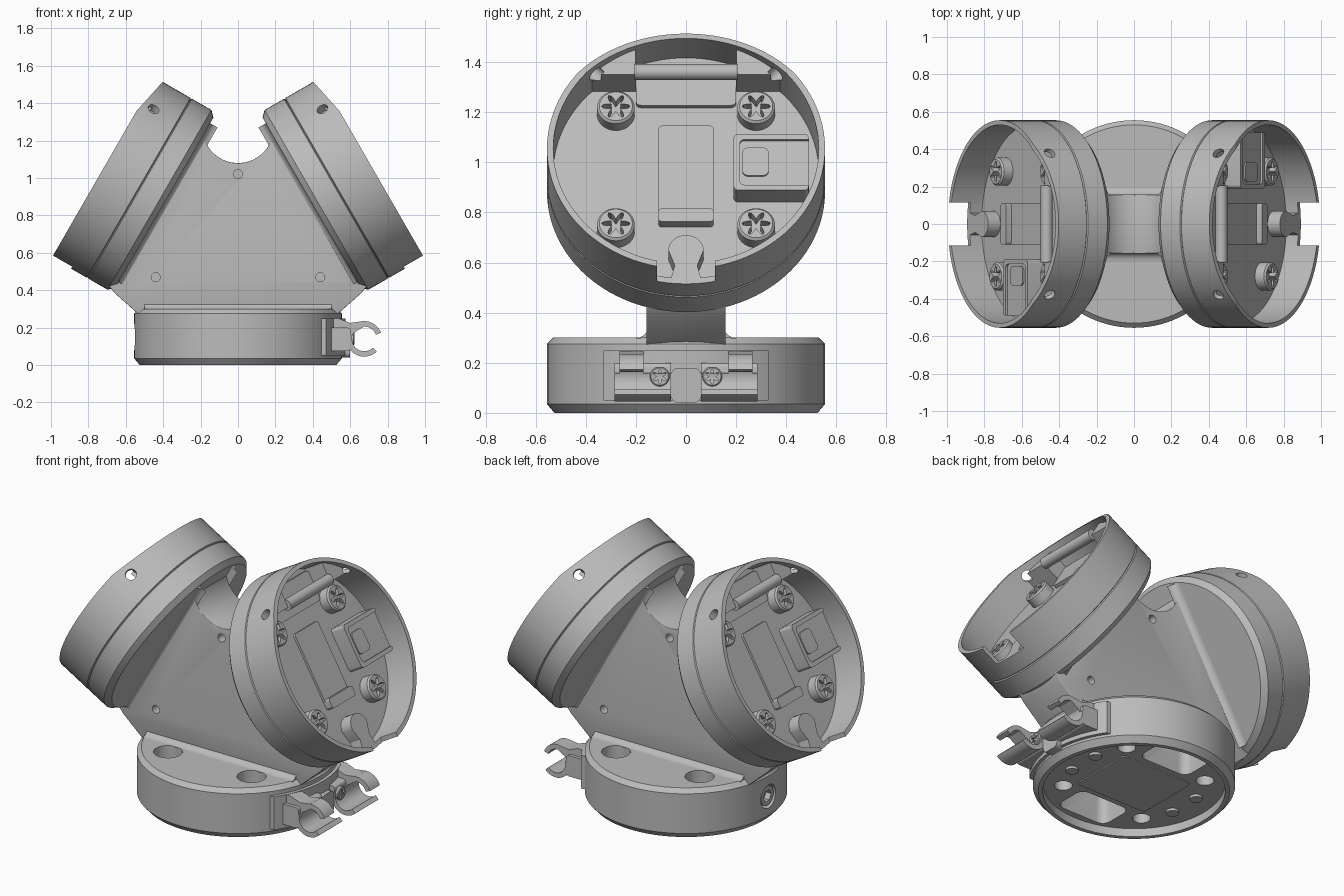
import bpy, bmesh, math
from mathutils import Matrix, Vector

if "Cube" in bpy.data.objects:
    bpy.data.objects.remove(bpy.data.objects["Cube"], do_unlink=True)

grey = bpy.data.materials.new("plain_grey")
grey.use_nodes = True
grey.diffuse_color = (0.5, 0.5, 0.5, 1)
grey.node_tree.nodes["Principled BSDF"].inputs["Base Color"].default_value = (0.5, 0.5, 0.5, 1)
I = Matrix.Identity(4)
R = 0.555


def finish(name, bm, m=I):
    bmesh.ops.remove_doubles(bm, verts=bm.verts, dist=1e-5)
    bmesh.ops.recalc_face_normals(bm, faces=bm.faces)
    me = bpy.data.meshes.new(name)
    bm.to_mesh(me)
    bm.free()
    me.transform(m)
    me.materials.append(grey)
    ob = bpy.data.objects.new(name, me)
    bpy.context.collection.objects.link(ob)
    return ob


def lathe(name, profile, m=I, steps=96):
    """Turn an (r, z) profile around the local z axis."""
    bm = bmesh.new()
    vs = [bm.verts.new((r, 0, z)) for r, z in profile]
    es = [bm.edges.new(p) for p in zip(vs, vs[1:])]
    bmesh.ops.spin(bm, geom=vs + es, axis=(0, 0, 1), cent=(0, 0, 0),
                   angle=math.tau, steps=steps, use_merge=False)
    return finish(name, bm, m)


def prism(name, pts, axis, lo, hi, m=I):
    """Extrude a 2D outline along one axis, from lo to hi."""
    place = {"x": lambda p: (lo, *p), "y": lambda p: (p[0], lo, p[1]), "z": lambda p: (*p, lo)}[axis]
    bm = bmesh.new()
    f = bm.faces.new([bm.verts.new(place(p)) for p in pts])
    out = bmesh.ops.extrude_face_region(bm, geom=[f])
    step = Vector([(hi - lo) * (axis == k) for k in "xyz"])
    bmesh.ops.translate(bm, vec=step, verts=[v for v in out["geom"] if isinstance(v, bmesh.types.BMVert)])
    return finish(name, bm, m)


def arc(cx, cy, r, a0, a1, n=24):
    return [(cx + r * math.cos(math.radians(a0 + (a1 - a0) * i / n)),
             cy + r * math.sin(math.radians(a0 + (a1 - a0) * i / n))) for i in range(n + 1)]


def circle(cx, cy, r, n=32):
    return arc(cx, cy, r, 0, 360, n)[:-1]


def rect(x0, x1, y0, y1, r=0.012):
    return (arc(x1 - r, y1 - r, r, 0, 90, 5) + arc(x0 + r, y1 - r, r, 90, 180, 5)
            + arc(x0 + r, y0 + r, r, 180, 270, 5) + arc(x1 - r, y0 + r, r, 270, 360, 5))


def apply_mod(ob, mod):
    bpy.context.view_layer.objects.active = ob
    bpy.ops.object.modifier_apply(modifier=mod.name)


def cut(ob, cutter):
    cutter.hide_render = True
    mod = ob.modifiers.new("cut", "BOOLEAN")
    mod.operation, mod.solver, mod.object = "DIFFERENCE", "EXACT", cutter
    apply_mod(ob, mod)
    bpy.data.objects.remove(cutter, do_unlink=True)


def fillet(sign, base, up, r=0.045):
    """Concave corner outline where the web meets a flat face."""
    inner, top = 0.152, [(r - r * math.sin(t * math.pi / 12), r - r * math.cos(t * math.pi / 12)) for t in range(7)]
    pts = [(0, -0.004)] + [(a, b) for a, b in top[::-1]] + [(r, 0), (r, -0.004)]
    return [(sign * (inner + a), base + up * b) for a, b in pts]


# Round foot with counterbored holes, pockets and a recessed underside
foot = lathe("foot", [(0, .05), (.5, .05), (.5, 0), (.525, 0), (.555, .035), (.555, .275), (.53, .3), (0, .3)])
for sx in (-1, 1):
    for sy in (-1, 1):
        cut(foot, lathe("cutter", [(0, -.1), (.05, -.1), (.05, .17), (.08, .17), (.08, .4), (0, .4)],
                        Matrix.Translation((sx * .28, sy * .27, 0)), 32))
        prism("underside_screw", circle(sx * .36, sy * .1, .035), "z", .035, .06)
for lo, hi in ((.24, .46), (-.46, -.24)):
    cut(foot, prism("cutter", rect(-.17, .17, lo, hi, .05), "z", -.1, .26))
prism("underside_panel", rect(-.24, .24, -.2, .2, .02), "z", .043, .055)

# Socket on the right side of the foot
cut(foot, prism("cutter", circle(0, .15, .07), "x", -.7, -.5))
socket = prism("socket_ring", circle(0, .15, .058), "x", -.545, -.49)
cut(socket, prism("cutter", circle(0, .15, .036, 6), "x", -.7, -.51))

# Central web
web_pts = ([(-.53, .27), (.53, .27), (.66, .385), (.704, .441)] + arc(0, 1.27, .19, 10, -190, 36)
           + [(-.704, .441), (-.66, .385)])
web = prism("web", web_pts, "y", -.158, .158)
bev = web.modifiers.new("edge", "BEVEL")
bev.width, bev.segments, bev.limit_method = .022, 3, "ANGLE"
apply_mod(web, bev)
for x, z in ((-.44, .47), (.44, .47), (0, 1.02)):
    for lo, hi in ((-.3, -.1), (.1, .3)):
        cut(web, prism("cutter", circle(x, z, .024, 24), "y", lo, hi))
for s in (-1, 1):
    prism("foot_fillet", fillet(s, .3, 1), "x", -.5, .5)

# One screw with a six-lobed drive, shared by both heads
screw = lathe("screw", [(0, 0), (.075, 0), (.075, .055), (.066, .064), (0, .064)], steps=40)
star = []
for i in range(48):
    t = math.tau * i / 48
    rad = .039 + .018 * math.cos(6 * t)
    star.append((rad * math.cos(t), rad * math.sin(t)))
cut(screw, prism("cutter", star, "z", .02, .1))
screw_mesh = screw.data
bpy.data.objects.remove(screw, do_unlink=True)

# Tilted cup frame: local x runs across, local y up the face, local z outward
c30, s30 = math.cos(math.pi / 6), .5
frame = Matrix(((0, -s30, c30, -R * s30), (1, 0, 0, 0), (0, c30, s30, R * c30), (0, 0, 0, 1)))
FLOOR = .955

for side, m in (("left", frame), ("right", Matrix.Rotation(math.pi, 4, "Z") @ frame)):
    cup = lathe(side + "_cup", [(0, .775), (.525, .775), (R, .805), (R, .924), (.548, .929), (R, .934),
                                (R, 1.149), (.53, 1.149), (.53, FLOOR), (0, FLOOR)], m)
    # Sloped rim top, rim notch and side holes
    cut(cup, prism("cutter", [(.3, 1.16), (.6, 1.096), (.6, 1.25), (.3, 1.25)], "x", -.7, .7, m))
    cut(cup, prism("cutter", rect(-.115, .115, -.65, -.42, .01), "z", 1.03, 1.25, m))

    # Ledges either side of the latch pocket
    edge = math.degrees(math.asin(.375 / .54))
    for s in (-1, 1):
        outline = [(.2, .375)] + arc(0, 0, .54, edge, 68, 16)
        ledge = prism(side + "_ledge", [(s * x, y) for x, y in outline], "z", FLOOR - .01, 1.09, m)
        ang = math.atan2(.405, s * .38)
        drill = m @ Matrix.Translation((s * .38, .405, 1.075)) @ Matrix.Rotation(ang, 4, "Z")
        for part in (cup, ledge):
            cut(part, prism("cutter", circle(0, 0, .031, 24), "x", -.05, .1, drill))
        prism(side + "_web_fillet", fillet(s, .775, -1), "y", -.49, .49, m)

    # Latch rod and its plate
    prism(side + "_latch_rod", circle(.39, 1.085, .032), "x", -.205, .205, m)
    prism(side + "_latch_plate", rect(-.2, .2, .3, .48, .02), "z", FLOOR - .01, .975, m)

    # Screws
    for x in (-.28, .28):
        for y in (-.27, .27):
            ob = bpy.data.objects.new(side + "_screw", screw_mesh)
            ob.matrix_world = m @ Matrix.Translation((x, y, FLOOR))
            bpy.context.collection.objects.link(ob)

    # Centre panel with raised lower bar
    prism(side + "_centre_panel", rect(-.11, .11, -.25, .21, .015), "z", FLOOR - .01, .968, m)
    prism(side + "_panel_bar", rect(-.11, .11, -.25, -.19, .015), "z", FLOOR - .01, 1.0, m)

    # Side block with a button
    block = prism(side + "_side_block", rect(.19, .49, -.135, .125, .02), "z", FLOOR - .01, 1.05, m)
    cut(block, prism("cutter", rect(.215, .6, -.11, .1, .02), "z", 1.038, 1.2, m))
    prism(side + "_button", rect(.225, .33, -.065, .065, .025), "z", 1.03, 1.046, m)

    # Tongue behind the notch
    tongue = arc(0, -.4, .07, 0, 180, 16) + [(-.045, -.47), (-.06, -.53), (.06, -.53), (.045, -.47)]
    prism(side + "_tongue", tongue, "z", FLOOR - .01, 1.03, m)

# Cable clip on the left side of the foot
prism("clip_plate", [(.4, -.33)] + arc(0, 0, .575, -35, 35, 24) + [(.4, .33)], "z", .05, .25)
for s in (-1, 1):
    y0, y1 = sorted((s * .06, s * .285))
    prism("clip_block", rect(.45, .605, .075, .2, .02), "y", y0, y1)
    prism("clip_lower_hook", arc(.675, .14, .095, 165, 315) + arc(.675, .14, .066, 315, 165), "y", y0, y1)
    y0, y1 = sorted((s * .17, s * .265))
    prism("clip_upper_hook", arc(.675, .14, .095, 20, 190) + arc(.675, .14, .066, 190, 20), "y", y0, y1)
    prism("clip_arm", [(.45, .16), (.6, .16), (.68, .21), (.67, .235), (.6, .225), (.54, .248), (.45, .248)], "y", y0, y1)
    screw_spot = Matrix.Translation((.56, s * .105, .145)) @ Matrix.Rotation(math.pi / 2, 4, "Y") @ Matrix.Scale(.52, 4)
    ob = bpy.data.objects.new("clip_screw", screw_mesh)
    ob.matrix_world = Matrix.Translation((.03, 0, 0)) @ screw_spot
    bpy.context.collection.objects.link(ob)
prism("clip_bump", rect(-.06, .06, .04, .18, .03), "x", .5, .6)

# Smooth curved faces, keep edges sharp
bpy.ops.object.select_all(action="DESELECT")
for ob in bpy.context.collection.objects:
    if ob.type == "MESH":
        ob.select_set(True)
        bpy.context.view_layer.objects.active = ob
bpy.ops.object.shade_smooth_by_angle(angle=math.radians(30))
